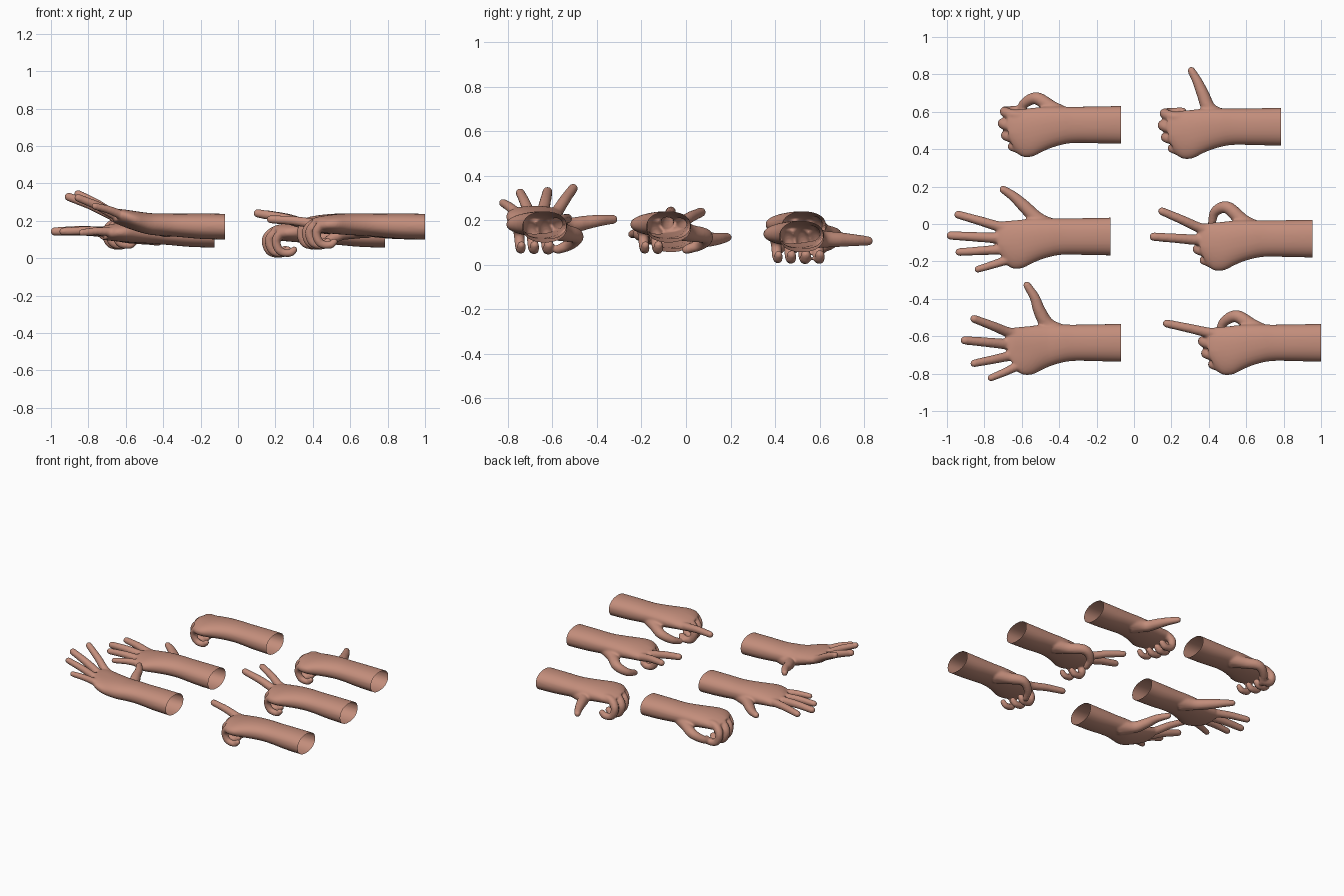
import bpy, bmesh, math
from mathutils import Vector

if "Cube" in bpy.data.objects:
    bpy.data.objects.remove(bpy.data.objects["Cube"])

skin = bpy.data.materials.new("skin")
skin.diffuse_color = (0.55, 0.27, 0.20, 1)
skin.use_nodes = True
skin.node_tree.nodes["Principled BSDF"].inputs["Base Color"].default_value = skin.diffuse_color

# Local hand space: u = distance from the cut forearm end to the fingertips,
# y = towards the thumb, z = towards the back of the hand.


def loft(bm, rings):
    """Skin a list of closed rings and cap both ends."""
    vr = [[bm.verts.new(p) for p in r] for r in rings]
    n = len(vr[0])
    for a, b in zip(vr, vr[1:]):
        for i in range(n):
            bm.faces.new((a[i], a[(i + 1) % n], b[(i + 1) % n], b[i]))
    bm.faces.new(vr[0][::-1])
    bm.faces.new(vr[-1])


def spline(pts, t):
    """Catmull-Rom point at t in 0..len-1 (works on any tuple length)."""
    i = min(int(t), len(pts) - 2)
    f = t - i
    b, c = pts[i], pts[i + 1]
    a = pts[i - 1] if i else tuple(2 * p - q for p, q in zip(b, c))
    d = pts[i + 2] if i + 2 < len(pts) else tuple(2 * q - p for p, q in zip(b, c))
    return [0.5 * (2 * q + (r - p) * f + (2 * p - 5 * q + 4 * r - s) * f * f
            + (3 * q - p - 3 * r + s) * f ** 3) for p, q, r, s in zip(a, b, c, d)]


def finger(bm, pts, r0, r1):
    """Tapered round-tipped tube through the joints."""
    n = 26
    path = [Vector(spline(pts, (len(pts) - 1) * i / n)) for i in range(n + 1)]
    end = (path[-1] - path[-2]).normalized()
    stations = []
    for i, p in enumerate(path):
        d = path[min(i + 1, n)] - path[max(i - 1, 0)]
        stations.append((p, d.normalized(), r0 + (r1 - r0) * i / n))
    tip = path[-1]
    for a in (20, 40, 60, 78):
        a = math.radians(a)
        stations.append((tip + end * r1 * math.sin(a), end, r1 * math.cos(a)))
    rings = []
    side = stations[0][1].orthogonal()
    for p, d, r in stations:
        side = (side - d * side.dot(d)).normalized()
        up = d.cross(side)
        rings.append([p + r * (side * math.cos(k * math.tau / 14) + up * math.sin(k * math.tau / 14))
                      for k in range(14)])
    loft(bm, rings)


# forearm and palm sections: u, y centre, z centre, half width, half height
ARM = [(-.04, 0, 0, .102, .069), (.12, 0, .003, .099, .068), (.25, 0, .008, .097, .062),
       (.33, -.006, .012, .104, .06), (.42, -.022, .014, .118, .057),
       (.5, -.04, .014, .128, .051), (.57, -.045, .012, .127, .042), (.61, -.04, .008, .112, .032)]


def arm(bm, lift):
    rings = []
    for i in range(36):
        u, yc, zc, ry, rz = spline(ARM, (len(ARM) - 1) * i / 35)
        k = max(0, u - .38)
        ring = []
        for j in range(32):
            a = math.tau * j / 32
            c, s = math.cos(a), math.sin(a)
            y = yc + ry * math.copysign(abs(c) ** .9, c)
            z = zc + rz * math.copysign(abs(s) ** .9, s) + lift * (k / .2) ** 1.4
            ring.append(Vector((u + 2.2 * k * min(0, y + .05), y, z)))
        rings.append(ring)
    loft(bm, rings)


KNUCKLES = [(.585, .052), (.595, -.008), (.58, -.069), (.545, -.125)]
RADII = [.027, .028, .026, .024]


def straight(i, lift, tip):
    u, y = KNUCKLES[i]
    b = (u, y, .016 + lift)
    mid = tuple(p + (q - p) * .5 for p, q in zip(b, tip))
    return [(u - .12, y * .85, .012 + lift * .35), b, (mid[0], mid[1], mid[2] + .005), tip]


def curled(i):
    u, y = KNUCKLES[i]
    w = y * 1.05 + .015
    return [(u - .12, y * .85, .012), (u - .015, y, .018), (u + .035, w, -.025),
            (u + .018, w + .005, -.085), (u - .035, w + .01, -.098), (u - .06, w + .012, -.08)]


TUCKED = [(.29, .045, -.01), (.37, .09, -.025), (.45, .142, -.04), (.515, .115, -.075), (.545, .06, -.1)]


def make_hand(name, end, tips, thumb, lift=0.0):
    """end: centre of the cut forearm; tips: straight finger tips, None = curled."""
    bm = bmesh.new()
    arm(bm, lift)
    for i, tip in enumerate(tips):
        pts = straight(i, lift, tip) if tip else curled(i)
        finger(bm, pts, RADII[i] + .004, RADII[i] - .005)
    finger(bm, thumb, .046, .021)
    # fleshy thumb base
    finger(bm, [(.3, .03, -.01), thumb[1], thumb[2]], .05, .027)
    for v in bm.verts:
        v.co = Vector((end[0] - v.co.x, end[1] + v.co.y, end[2] + v.co.z))
    bmesh.ops.recalc_face_normals(bm, faces=bm.faces)
    me = bpy.data.meshes.new(name)
    bm.to_mesh(me)
    bm.free()
    ob = bpy.data.objects.new(name, me)
    bpy.context.collection.objects.link(ob)
    # fuse into one skin
    m = ob.modifiers.new("fuse", 'REMESH')
    m.mode = 'VOXEL'
    m.voxel_size = .0068
    s = ob.modifiers.new("soften", 'SMOOTH')
    s.factor, s.iterations = .5, 7
    dg = bpy.context.evaluated_depsgraph_get()
    dg.update()
    fused = bpy.data.meshes.new_from_object(ob.evaluated_get(dg))
    ob.modifiers.clear()
    ob.data = fused
    bm = bmesh.new()
    bm.from_mesh(fused)
    # keep only the outer shell, then cut the forearm open
    start = max(bm.verts, key=lambda v: v.co.x)
    seen, todo = {start}, [start]
    while todo:
        for e in todo.pop().link_edges:
            for v in e.verts:
                if v not in seen:
                    seen.add(v)
                    todo.append(v)
    bmesh.ops.delete(bm, geom=[v for v in bm.verts if v not in seen], context='VERTS')
    bmesh.ops.bisect_plane(bm, geom=bm.verts[:] + bm.edges[:] + bm.faces[:],
                           plane_co=(end[0], 0, 0), plane_no=(1, 0, 0), clear_outer=True)
    for f in bm.faces:
        f.smooth = True
    bm.to_mesh(fused)
    bm.free()
    fused.materials.clear()
    fused.materials.append(skin)


N = None
make_hand("fist_hand", (-.07, .53, .168), [N, N, N, N], TUCKED)
make_hand("thumb_out_hand", (.785, .52, .125), [N, N, N, N],
          [(.28, .04, -.005), (.375, .085, -.01), (.415, .17, -.012), (.445, .24, -.015), (.478, .30, -.018)])
make_hand("flat_open_hand", (-.125, -.067, .125),
          [(.815, .117, .02), (.855, .005, .018), (.81, -.083, .018), (.71, -.175, .012)],
          [(.28, .04, -.005), (.38, .085, -.012), (.465, .165, -.012), (.52, .215, -.008), (.575, .252, -.002)])
make_hand("two_finger_hand", (.955, -.078, .168),
          [(.805, .146, .068), (.85, .01, .072), N, N],
          [(.29, .045, -.01), (.37, .09, -.025), (.455, .166, -.04), (.52, .145, -.075), (.54, .08, -.1)])
make_hand("spread_open_hand", (-.07, -.635, .168),
          [(.785, .128, .175), (.835, .013, .16), (.785, -.11, .155), (.695, -.188, .11)],
          [(.28, .04, -.005), (.385, .09, 0), (.435, .17, .018), (.46, .24, .03), (.502, .308, .036)], lift=.045)
make_hand("pointing_hand", (1.0, -.635, .168), [(.825, .103, .04), N, N, N], TUCKED)
